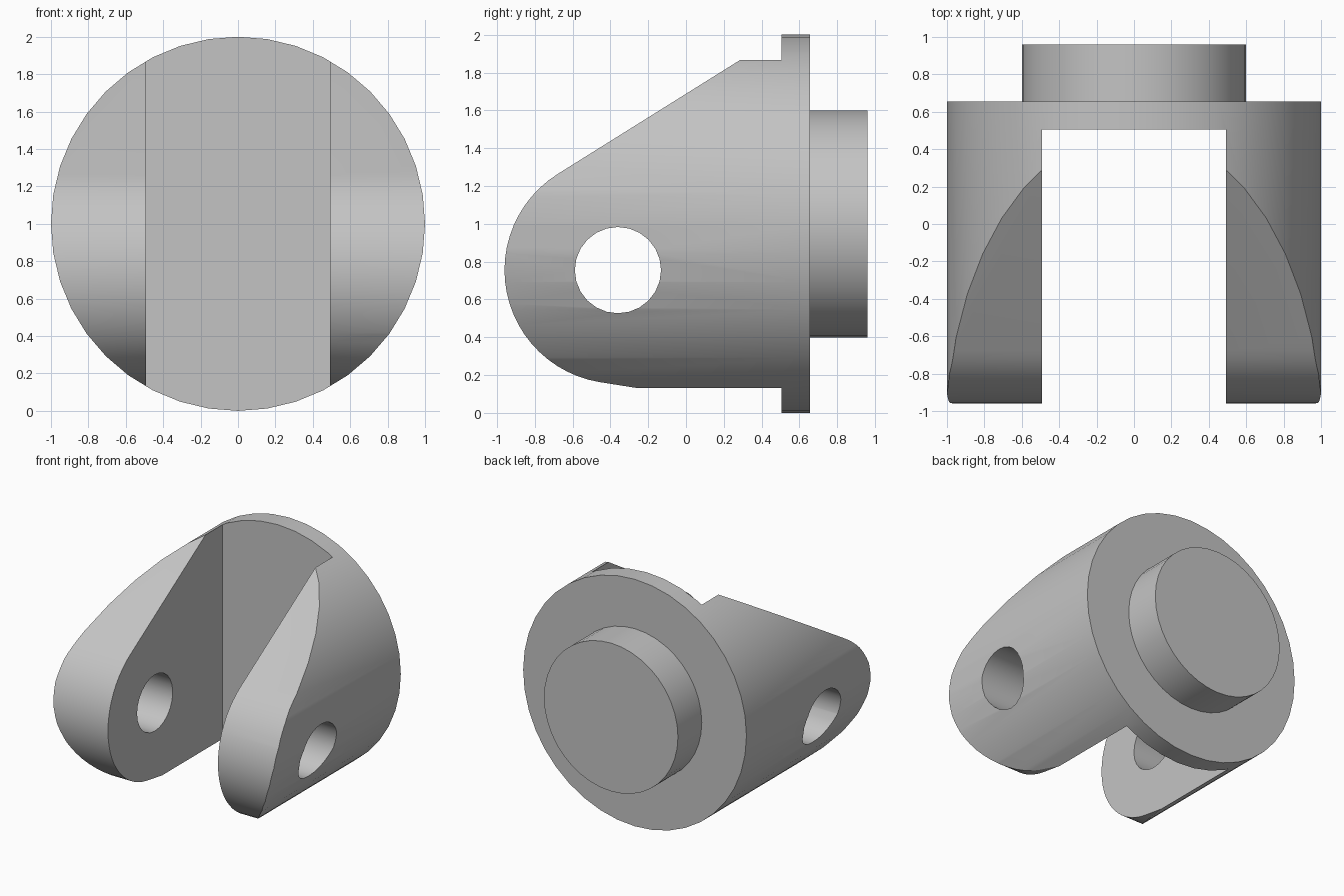
import bpy
import math

if "Cube" in bpy.data.objects:
    bpy.data.objects.remove(bpy.data.objects["Cube"], do_unlink=True)

# Single metal colour
metal = bpy.data.materials.new("light_grey_metal")
colour = (0.55, 0.55, 0.55, 1.0)
metal.use_nodes = True
metal.diffuse_color = colour
metal.node_tree.nodes["Principled BSDF"].inputs["Base Color"].default_value = colour

BACK, PLATE_FRONT, PLATE_BACK, FRONT = 0.96, 0.505, 0.655, -0.96
SLOT = 0.4925
EYE_Y, EYE_Z, EYE_R, PIN_R = -0.36, 0.755, 0.6, 0.228


def cylinder(name, radius, start, end, sides):
    """Cylinder along y, centred on the main axis."""
    bpy.ops.mesh.primitive_cylinder_add(
        vertices=sides, radius=radius, depth=end - start,
        location=(0, (start + end) / 2, 1), rotation=(math.pi / 2, 0, 0))
    obj = bpy.context.object
    obj.name = name
    obj.data.materials.append(metal)
    return obj


def prism(name, outline, half_width):
    """Extrude a (y, z) outline along x."""
    n = len(outline)
    verts = [(x, y, z) for x in (-half_width, half_width) for y, z in outline]
    faces = [list(range(n))[::-1], list(range(n, 2 * n))]
    faces += [(i, (i + 1) % n, n + (i + 1) % n, n + i) for i in range(n)]
    mesh = bpy.data.meshes.new(name)
    mesh.from_pydata(verts, [], faces)
    obj = bpy.data.objects.new(name, mesh)
    bpy.context.collection.objects.link(obj)
    bpy.context.view_layer.objects.active = obj
    obj.data.materials.append(metal)
    # Consistent outward normals for the boolean
    bpy.ops.object.select_all(action='DESELECT')
    obj.select_set(True)
    bpy.ops.object.mode_set(mode='EDIT')
    bpy.ops.mesh.select_all(action='SELECT')
    bpy.ops.mesh.normals_make_consistent(inside=False)
    bpy.ops.object.mode_set(mode='OBJECT')
    return obj


def carve(target, cutter, operation):
    mod = target.modifiers.new(cutter.name, 'BOOLEAN')
    mod.operation = operation
    mod.solver = 'EXACT'
    mod.object = cutter
    bpy.context.view_layer.objects.active = target
    bpy.ops.object.modifier_apply(modifier=mod.name)
    bpy.data.objects.remove(cutter, do_unlink=True)


def arc(radius, start, end, steps):
    """Points around the pin axis, angles in degrees from +y."""
    angles = [math.radians(start + (end - start) * i / steps) for i in range(steps + 1)]
    return [(EYE_Y + radius * math.cos(a), EYE_Z + radius * math.sin(a)) for a in angles]


# Round body with fork and base plate in one piece
fork = cylinder("clevis_fork", 1.0, FRONT - 0.1, PLATE_BACK, 40)

# Side outline: rounded eye, tangent slopes above and below, full plate behind
top_angle, low_angle = 122, 261
eye = arc(EYE_R, top_angle, low_angle, 24)


def tangent(point, angle, y):
    return (y, point[1] - (y - point[0]) / math.tan(math.radians(angle)))


outline = [(1, 2.3), tangent(eye[0], top_angle, 0.6)]
outline += eye + [tangent(eye[-1], low_angle, 0.4), (0.45, -0.3), (1, -0.3)]
carve(fork, prism("side_outline", outline, 1.3), 'INTERSECT')

# Slot between the two lugs
slot = [(-2, -1), (PLATE_FRONT, -1), (PLATE_FRONT, 3), (-2, 3)]
carve(fork, prism("slot", slot, SLOT), 'DIFFERENCE')

# Pin hole through both lugs
carve(fork, prism("pin_hole", arc(PIN_R, 0, 345, 23), 1.5), 'DIFFERENCE')

# Round boss on the back
boss = cylinder("rear_boss", 0.6, PLATE_BACK - 0.02, BACK, 40)

for obj in (fork, boss):
    bpy.ops.object.select_all(action='DESELECT')
    obj.select_set(True)
    bpy.context.view_layer.objects.active = obj
    bpy.ops.object.shade_smooth_by_angle(angle=math.radians(25))
